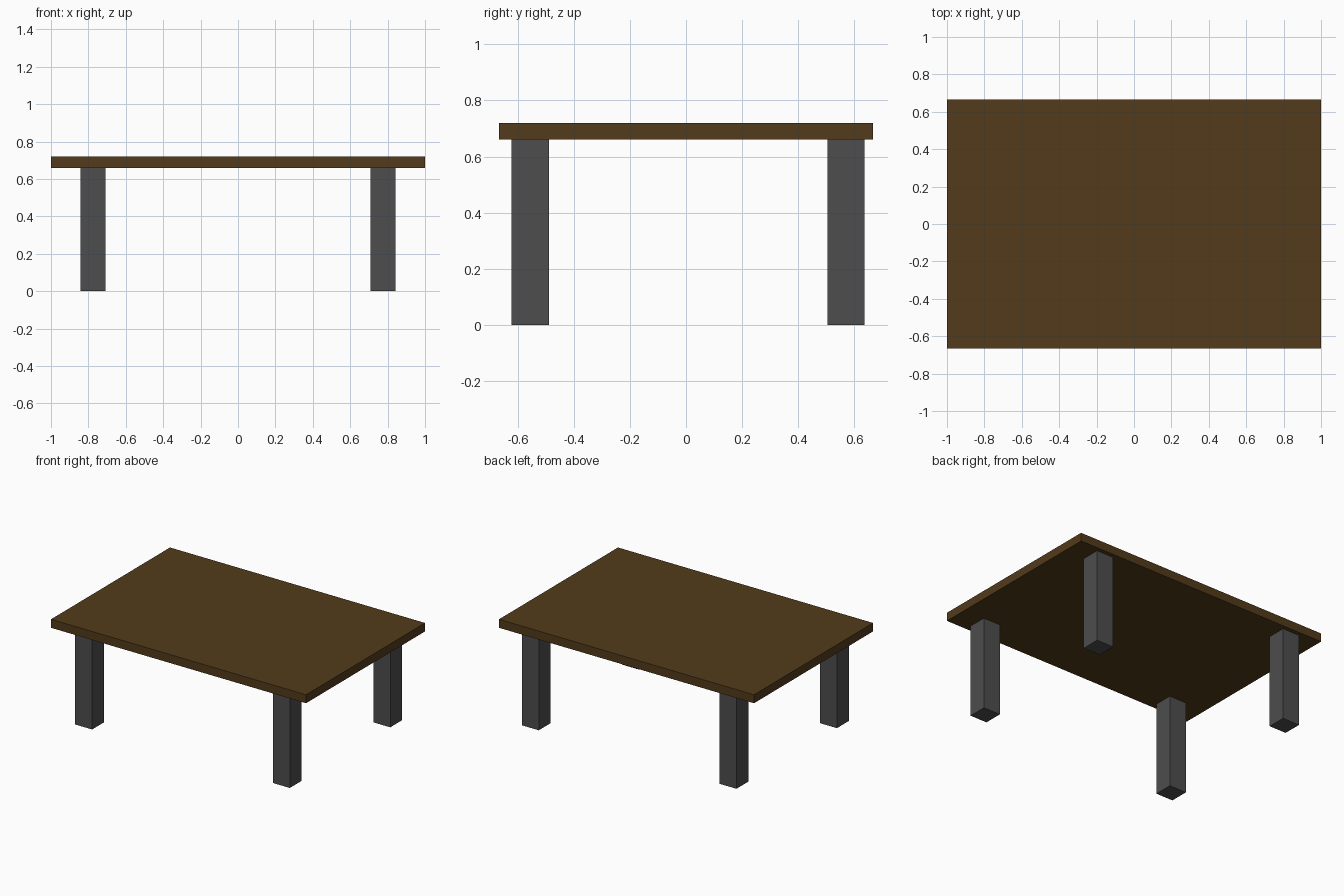
import bpy

if "Cube" in bpy.data.objects:
    bpy.data.objects.remove(bpy.data.objects["Cube"])


def material(name, color):
    mat = bpy.data.materials.new(name)
    mat.diffuse_color = (*color, 1.0)
    mat.use_nodes = True
    mat.node_tree.nodes["Principled BSDF"].inputs["Base Color"].default_value = mat.diffuse_color
    return mat


def box(name, center, size, mat):
    bpy.ops.mesh.primitive_cube_add(size=1, location=center)
    obj = bpy.context.object
    obj.name = name
    obj.scale = size
    bpy.ops.object.transform_apply(location=False, rotation=False, scale=True)
    obj.data.materials.append(mat)
    return obj


wood = material("dark_wood", (0.085, 0.043, 0.011))
metal = material("dark_grey", (0.075, 0.075, 0.075))

TOP_Z, TOP_THICK = 0.72, 0.06
LEG_H = TOP_Z - TOP_THICK
LEG_W = 0.133

# Table top
box("table_top", (0, 0, TOP_Z - TOP_THICK / 2), (2.0, 1.333, TOP_THICK), wood)

# Four square legs, the back pair slightly closer to its edge
for depth, y in (("front", -0.555), ("back", 0.57)):
    for side, x in (("left", -0.775), ("right", 0.775)):
        box(f"{depth}_{side}_leg", (x, y, LEG_H / 2), (LEG_W, LEG_W, LEG_H), metal)
